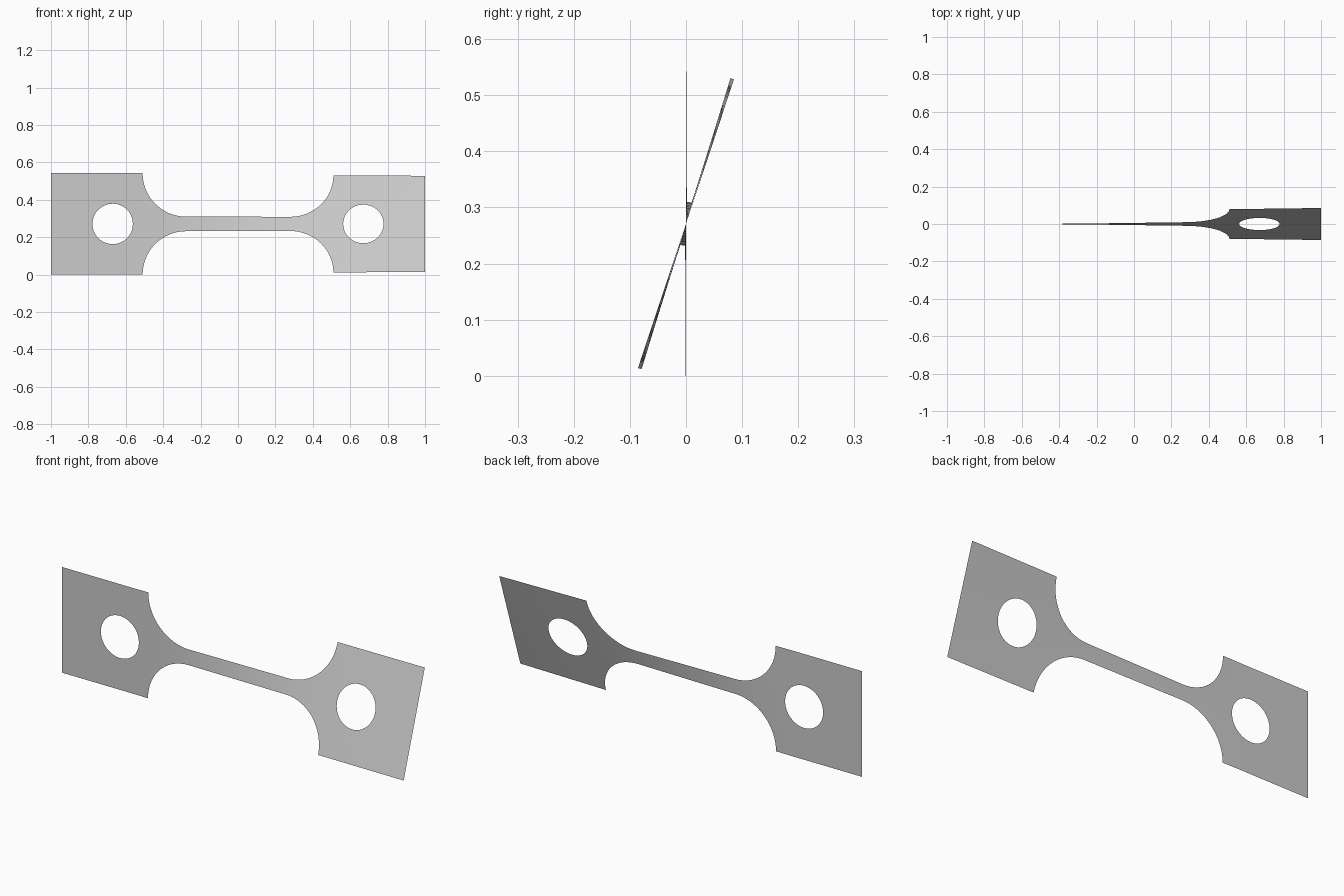
import bpy, bmesh, math

if "Cube" in bpy.data.objects:
    bpy.data.objects.remove(bpy.data.objects["Cube"])

HALF, NECK, END = 0.271, 0.039, 0.51   # grip half height, neck half height, grip inner edge
R = HALF - NECK                        # fillet radius
HOLE_X, HOLE_R = 0.67, 0.108
ROWS = 16
TWIST = math.radians(18.4)

grey = bpy.data.materials.new("light grey metal")
grey.use_nodes = True
grey.diffuse_color = (0.6, 0.6, 0.6, 1)
grey.node_tree.nodes["Principled BSDF"].inputs["Base Color"].default_value = (0.6, 0.6, 0.6, 1)


def half_width(x):
    d = abs(x) - (END - R)
    if d <= 0:
        return NECK
    if d >= R:
        return HALF
    return HALF - math.sqrt(R * R - d * d)


# Twist accumulates faster where the strip is narrow
STEPS = 800
START = -0.6
DX = (1 - START) / STEPS
table = [0]
for i in range(STEPS):
    table.append(table[-1] + DX / half_width(START + (i + 0.5) * DX))


def twisted(x, h):
    t = min(max((x - START) / DX, 0), STEPS)
    i = min(int(t), STEPS - 1)
    a = TWIST * (table[i] + (table[i + 1] - table[i]) * (t - i)) / table[-1]
    return (x, h * math.sin(a), HALF + h * math.cos(a))


def sheet(name, columns, closed=False):
    """Surface through columns of flat (x, height) points, twisted along x."""
    bm = bmesh.new()
    cols = [[bm.verts.new(twisted(*p)) for p in c] for c in columns]
    pairs = list(zip(cols, cols[1:]))
    if closed:
        pairs.append((cols[-1], cols[0]))
    for a, b in pairs:
        for j in range(len(a) - 1):
            bm.faces.new((a[j], b[j], b[j + 1], a[j + 1]))
    bm.normal_update()
    flip = [f for f in bm.faces if f.normal.y > 0]
    bmesh.ops.reverse_faces(bm, faces=flip)
    for f in bm.faces:
        f.smooth = True
    mesh = bpy.data.meshes.new(name)
    bm.to_mesh(mesh)
    bm.free()
    mesh.materials.append(grey)
    obj = bpy.data.objects.new(name, mesh)
    bpy.context.collection.objects.link(obj)


# Narrow middle strip with its four rounded shoulders
arc = [END - R + R * math.sin(math.pi / 2 * i / 16) for i in range(17)]
straight = [arc[0] * (i / 10 - 1) for i in range(1, 20)]
stations = [-x for x in reversed(arc)] + straight + arc
sheet("gauge_strip", [[(x, half_width(x) * (2 * j / ROWS - 1)) for j in range(ROWS + 1)]
                      for x in stations])

# Square grips, each a ring of faces between the round hole and the outline
for side, name in ((-1, "right_grip"), (1, "left_grip")):
    steps = [2 * i / ROWS - 1 for i in range(ROWS)]
    outline = ([(s, -1) for s in steps] + [(1, s) for s in steps]
               + [(-s, 1) for s in steps] + [(-1, -s) for s in steps])
    spokes = []
    for u, v in outline:
        x, h = (1 + END) / 2 + u * (1 - END) / 2, v * HALF
        a = math.atan2(h, x - HOLE_X)
        cx, ch = HOLE_X + HOLE_R * math.cos(a), HOLE_R * math.sin(a)
        spokes.append([(side * (cx + (x - cx) * k / 4), ch + (h - ch) * k / 4)
                       for k in range(5)])
    sheet(name, spokes, closed=True)
